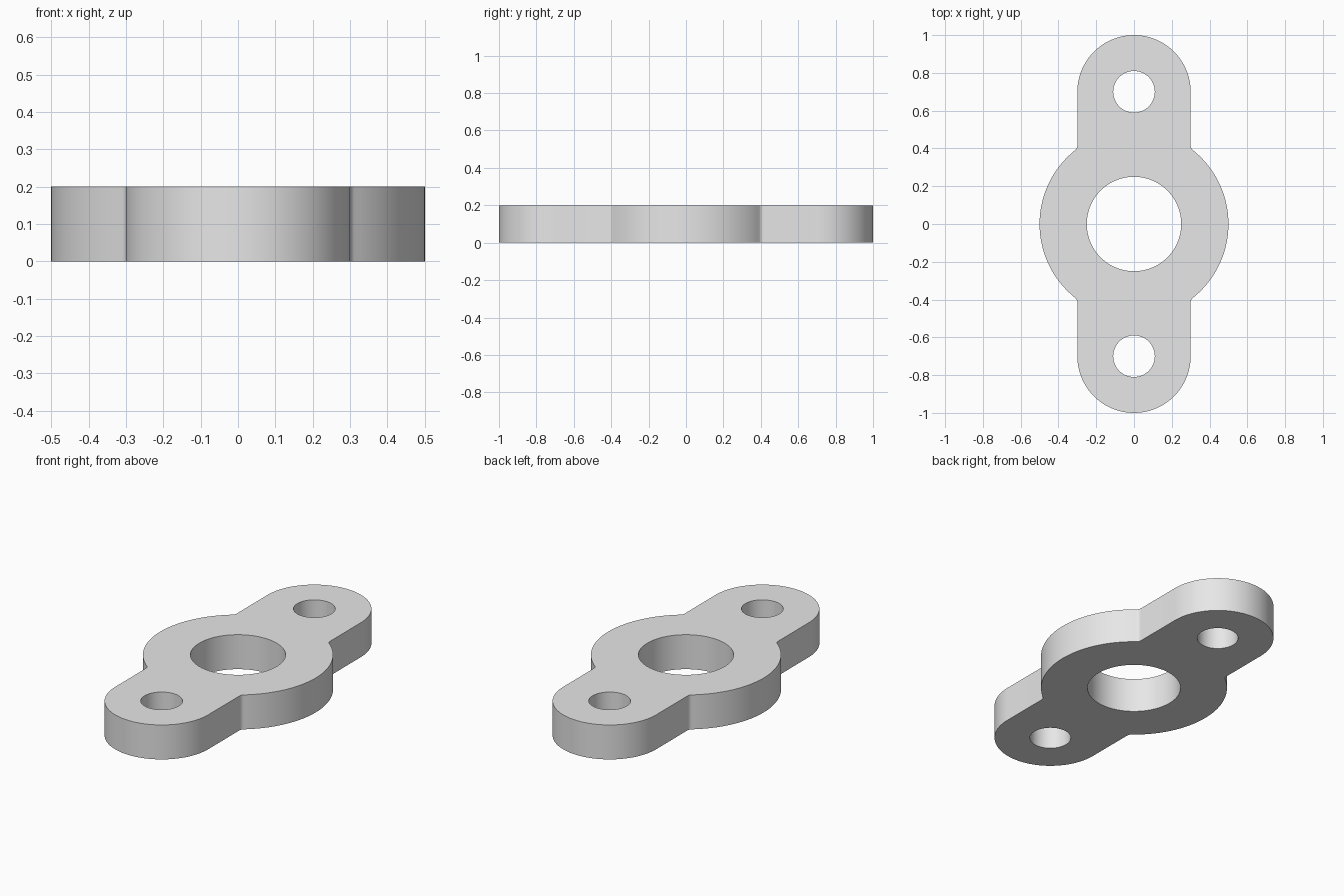
import bpy
import bmesh
from math import pi, sin, cos, atan2, sqrt

HEIGHT = 0.2
BODY_R, BORE_R = 0.5, 0.25      # central ring
LUG_R, LUG_Y, BOLT_R = 0.3, 0.7, 0.11  # end lugs and their holes
FILLET = 0.03                   # inner corner where lug meets ring

cube = bpy.data.objects.get("Cube")
if cube:
    bpy.data.objects.remove(cube, do_unlink=True)


def arc(cx, cy, r, start, end, steps):
    return [(cx + r * cos(start + (end - start) * i / steps),
             cy + r * sin(start + (end - start) * i / steps))
            for i in range(steps + 1)]


def circle(cy, r, steps):
    return arc(0, cy, r, 0, 2 * pi, steps)[:-1]


# Quarter outline: ring, fillet, straight side, lug end
fx = LUG_R + FILLET
fy = sqrt((BODY_R + FILLET) ** 2 - fx ** 2)
meet = atan2(fy, fx)
quarter = (arc(0, 0, BODY_R, 0, meet, 24)
           + arc(fx, fy, FILLET, pi + meet, pi, 6)[1:]
           + arc(0, LUG_Y, LUG_R, 0, pi / 2, 32))

# Mirror the quarter into the full outline
half = quarter + [(-x, y) for x, y in reversed(quarter[:-1])]
outline = half + [(x, -y) for x, y in reversed(half[1:-1])]
loops = [outline, circle(0, BORE_R, 96)]
loops += [circle(side * LUG_Y, BOLT_R, 64) for side in (1, -1)]

# Fill the pierced profile and extrude it upward
bm = bmesh.new()
for loop in loops:
    verts = [bm.verts.new((x, y, 0)) for x, y in loop]
    for a, b in zip(verts, verts[1:] + verts[:1]):
        bm.edges.new((a, b))
bmesh.ops.triangle_fill(bm, use_beauty=True, use_dissolve=False, edges=bm.edges[:])
result = bmesh.ops.extrude_face_region(bm, geom=bm.faces[:], use_keep_orig=True)
top = [v for v in result["geom"] if isinstance(v, bmesh.types.BMVert)]
bmesh.ops.translate(bm, verts=top, vec=(0, 0, HEIGHT))
bmesh.ops.recalc_face_normals(bm, faces=bm.faces[:])

mesh = bpy.data.meshes.new("flange_plate")
bm.to_mesh(mesh)
bm.free()
plate = bpy.data.objects.new("flange_plate", mesh)
bpy.context.collection.objects.link(plate)

# Plain grey finish
grey = bpy.data.materials.new("light_grey")
grey.use_nodes = True
colour = (0.8, 0.8, 0.8, 1)
grey.diffuse_color = colour
grey.node_tree.nodes["Principled BSDF"].inputs["Base Color"].default_value = colour
mesh.materials.append(grey)

# Smooth curved walls, sharp rims
bpy.ops.object.select_all(action="DESELECT")
plate.select_set(True)
bpy.context.view_layer.objects.active = plate
bpy.ops.object.shade_smooth_by_angle(angle=pi / 6)
